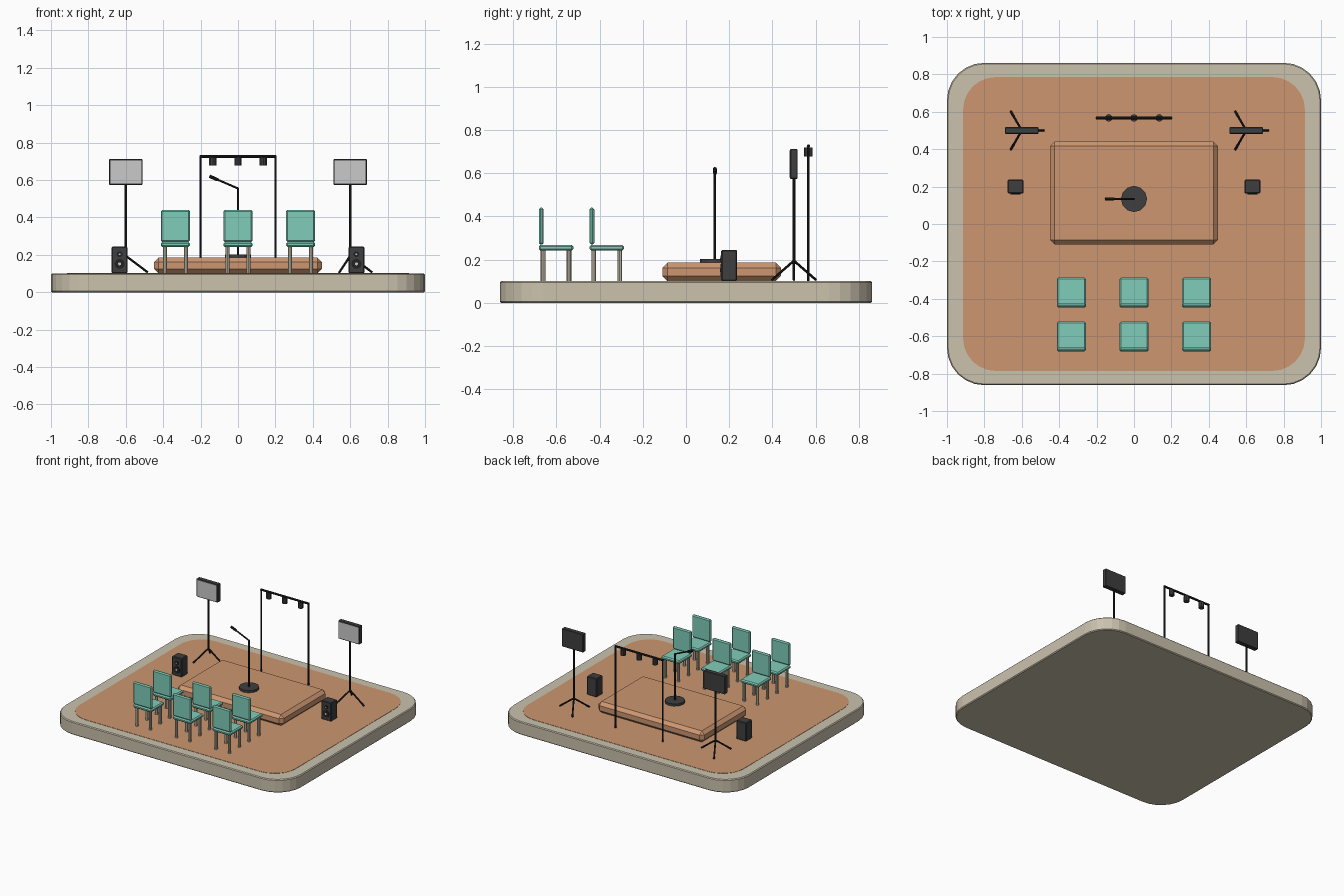
import bpy, bmesh, math
from mathutils import Vector, Matrix

if "Cube" in bpy.data.objects:
    bpy.data.objects.remove(bpy.data.objects["Cube"])


def material(name, r, g, b):
    m = bpy.data.materials.new(name)
    lin = [((c / 255 + 0.055) / 1.055) ** 2.4 for c in (r, g, b)]
    m.diffuse_color = (*lin, 1)
    m.use_nodes = True
    m.node_tree.nodes["Principled BSDF"].inputs["Base Color"].default_value = m.diffuse_color
    return m


STONE = material("beige stone", 203, 194, 174)
WOOD = material("warm wood", 205, 150, 113)
TEAL = material("teal plastic", 128, 205, 186)
DARK = material("dark grey", 62, 62, 63)
BLACK = material("black metal", 34, 34, 36)
LIGHT = material("light grey", 202, 202, 202)


def finish(name, bm, mat, smooth=False):
    bmesh.ops.recalc_face_normals(bm, faces=bm.faces)
    me = bpy.data.meshes.new(name)
    bm.to_mesh(me)
    bm.free()
    me.materials.append(mat)
    ob = bpy.data.objects.new(name, me)
    bpy.context.collection.objects.link(ob)
    if smooth:
        bpy.ops.object.select_all(action='DESELECT')
        ob.select_set(True)
        bpy.context.view_layer.objects.active = ob
        bpy.ops.object.shade_smooth_by_angle(angle=math.radians(40))
    return ob


def box(name, center, size, mat, bevel=0.0):
    bm = bmesh.new()
    bmesh.ops.create_cube(bm, size=1)
    bmesh.ops.scale(bm, vec=size, verts=bm.verts)
    bmesh.ops.translate(bm, vec=center, verts=bm.verts)
    if bevel:
        bmesh.ops.bevel(bm, geom=bm.edges[:], offset=bevel, segments=1,
                        affect='EDGES', profile=0.5)
    return finish(name, bm, mat)


def rod(name, a, b, r, mat, sides=8, r2=None):
    a, b = Vector(a), Vector(b)
    d = b - a
    bm = bmesh.new()
    rot = d.to_track_quat('Z', 'Y').to_matrix().to_4x4()
    bmesh.ops.create_cone(bm, cap_ends=True, segments=sides, radius1=r,
                          radius2=r if r2 is None else r2, depth=d.length,
                          matrix=Matrix.Translation((a + b) / 2) @ rot)
    return finish(name, bm, mat, smooth=sides > 12)


def rounded_plate(name, hx, hy, r, z0, z1, mat, bevel=0.0, steps=6):
    bm = bmesh.new()
    verts = []
    for q, (sx, sy) in enumerate([(1, 1), (-1, 1), (-1, -1), (1, -1)]):
        for i in range(steps + 1):
            t = math.pi / 2 * (q + i / steps)
            verts.append(bm.verts.new((sx * (hx - r) + r * math.cos(t),
                                       sy * (hy - r) + r * math.sin(t), z0)))
    f = bm.faces.new(verts)
    ext = bmesh.ops.extrude_face_region(bm, geom=[f])
    top = [v for v in ext["geom"] if isinstance(v, bmesh.types.BMVert)]
    bmesh.ops.translate(bm, vec=(0, 0, z1 - z0), verts=top)
    if bevel:
        rim = [e for e in bm.edges if abs(e.verts[0].co.z - e.verts[1].co.z) < 1e-6]
        bmesh.ops.bevel(bm, geom=rim, offset=bevel, segments=1, affect='EDGES')
    return finish(name, bm, mat)


G = 0.1  # floor height

# Ground slab, floor inlay and stage
rounded_plate("base_slab", 1.0, 0.862, 0.2, 0, G, STONE, bevel=0.006)
rounded_plate("floor_inlay", 0.914, 0.786, 0.175, G - 0.005, G + 0.002, WOOD)
box("stage_platform", (0, 0.165, 0.143), (0.896, 0.55, 0.086), WOOD, bevel=0.024)

# Audience chairs: two rows of three
for cy in (-0.367, -0.602):
    for cx in (-0.335, 0, 0.335):
        box("chair_seat", (cx, cy, 0.255), (0.156, 0.16, 0.026), TEAL, bevel=0.008)
        box("chair_back", (cx, cy - 0.069, 0.355), (0.156, 0.022, 0.172), TEAL, bevel=0.008)
        for sx in (-1, 1):
            for sy in (-1, 1):
                x, y = cx + sx * 0.056, cy + sy * 0.06
                rod("chair_leg", (x, y, G), (x, y, 0.245), 0.011, STONE)

# Microphone stand
my = 0.134
rod("microphone_foot", (0, my, 0.184), (0, my, 0.203), 0.07, DARK, sides=12)
rod("microphone_pole", (0, my, 0.2), (0, my, 0.558), 0.006, BLACK)
rod("microphone_arm", (0, my, 0.555), (-0.13, my, 0.611), 0.0055, BLACK)
rod("microphone_head", (-0.108, my, 0.601), (-0.153, my, 0.621), 0.009, BLACK)

# Light gantry
gy = 0.567
for s in (-1, 1):
    rod("gantry_post", (s * 0.2, gy, G), (s * 0.2, gy, 0.73), 0.006, BLACK)
rod("gantry_bar", (-0.204, gy, 0.726), (0.204, gy, 0.726), 0.008, BLACK)
for x in (-0.135, 0, 0.135):
    rod("stage_lamp", (x, gy, 0.677), (x, gy, 0.72), 0.02, DARK, sides=10)

# Screens on tripods and loudspeakers, one of each per side
for s in (-1, 1):
    sx, sy = s * 0.6, 0.5
    box("screen_housing", (sx, sy, 0.643), (0.18, 0.035, 0.138), DARK, bevel=0.003)
    box("screen_panel", (sx, sy - 0.018, 0.643), (0.166, 0.004, 0.124), LIGHT)
    rod("screen_pole", (sx, sy, 0.18), (sx, sy, 0.58), 0.007, BLACK)
    for k in range(3):
        t = k * 2 * math.pi / 3
        rod("tripod_leg", (sx, sy, 0.195),
            (sx + 0.118 * math.cos(t), sy + 0.118 * math.sin(t), 0.106), 0.006, BLACK)

    px, py = s * 0.633, 0.2
    box("speaker_cabinet", (px, py, 0.173), (0.084, 0.074, 0.143), DARK, bevel=0.005)
    for z, r in ((0.203, 0.016), (0.152, 0.027)):
        rod("speaker_cone", (px, py - 0.034, z), (px, py - 0.041, z), r, BLACK, sides=12)
        rod("speaker_cap", (px, py - 0.04, z), (px, py - 0.043, z), r * 0.32, LIGHT, sides=10)
